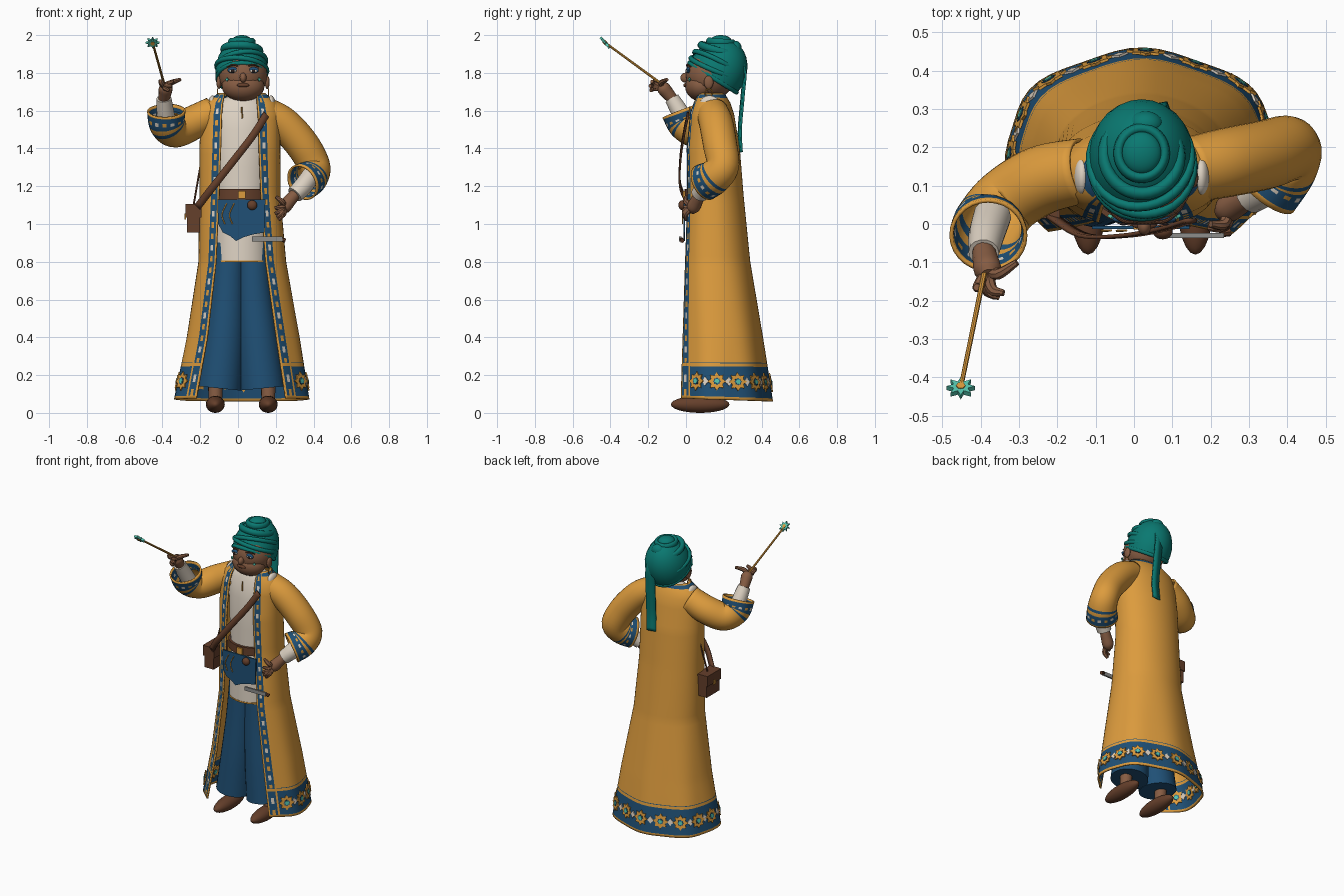
import bpy, bmesh
from math import sin, cos, pi, asin, radians
from mathutils import Vector

if "Cube" in bpy.data.objects:
    bpy.data.objects.remove(bpy.data.objects["Cube"])


def material(name, r, g, b):
    m = bpy.data.materials.new(name)
    m.use_nodes = True
    m.diffuse_color = (r, g, b, 1)
    m.node_tree.nodes["Principled BSDF"].inputs["Base Color"].default_value = (r, g, b, 1)
    return m


ochre = material("ochre cloth", .72, .33, .047)
blue = material("blue cloth", .014, .08, .18)
teal = material("teal wrap", .003, .19, .165)
cream = material("cream linen", .72, .64, .54)
skin = material("brown skin", .24, .108, .056)
leather = material("dark leather", .13, .05, .024)
dark = material("dark hair", .025, .014, .012)
mint = material("mint stone", .09, .55, .42)
steel = material("grey steel", .27, .27, .26)
built = []


def finish(bm, name, mats):
    bmesh.ops.recalc_face_normals(bm, faces=bm.faces)
    mesh = bpy.data.meshes.new(name)
    bm.to_mesh(mesh)
    bm.free()
    ob = bpy.data.objects.new(name, mesh)
    bpy.context.collection.objects.link(ob)
    for m in mats:
        mesh.materials.append(m)
    built.append(ob)
    return ob


def loft(name, rings, mats, closed=True, caps=True, rule=None):
    bm = bmesh.new()
    rows = [[bm.verts.new(p) for p in ring] for ring in rings]
    n = len(rows[0])
    for i in range(len(rows) - 1):
        for j in range(n if closed else n - 1):
            k = (j + 1) % n
            f = bm.faces.new((rows[i][j], rows[i][k], rows[i + 1][k], rows[i + 1][j]))
            f.material_index = rule(i, j) if rule else 0
    if closed and caps:
        bm.faces.new(rows[0])
        bm.faces.new(rows[-1])
    return finish(bm, name, mats)


def path(pts, steps):
    p = [Vector(q) for q in pts]
    p = [p[0] * 2 - p[1]] + p + [p[-1] * 2 - p[-2]]
    out = []
    for a, b, c, d in zip(p, p[1:], p[2:], p[3:]):
        for s in range(steps):
            t = s / steps
            out.append(b + (c - a) * (t / 2) + (a * 2 - b * 5 + c * 4 - d) * (t * t / 2)
                       + (b * 3 - a - c * 3 + d) * (t ** 3 / 2))
    return out + [p[-2]]


def tube(name, pts, mats, sides=14, steps=5, caps=True, rule=None):
    p = path(pts, steps)
    rings, n = [], None
    for i, q in enumerate(p):
        t = (p[min(i + 1, len(p) - 1)].xyz - p[max(i - 1, 0)].xyz).normalized()
        n = t.orthogonal().normalized() if n is None else (n - t * n.dot(t)).normalized()
        b = t.cross(n)
        rings.append([q.xyz + (n * cos(a) + b * sin(a)) * q.w
                      for a in (2 * pi * k / sides for k in range(sides))])
    return loft(name, rings, mats, True, caps, rule)


def thicken(ob, amount):
    mod = ob.modifiers.new("thickness", 'SOLIDIFY')
    mod.thickness, mod.offset = amount, 0


def ribbon(name, pts, width, mat):
    w = Vector(width) / 2
    thicken(loft(name, [[q - w, q + w] for q in path(pts, 6)], [mat], False), .01)


def ball(name, loc, size, mat, tilt=0):
    bpy.ops.mesh.primitive_uv_sphere_add(segments=24, ring_count=14, location=loc,
                                         rotation=(radians(tilt), 0, 0))
    return dress(name, size, mat)


def box(name, loc, size, mat):
    bpy.ops.mesh.primitive_cube_add(size=1, location=loc)
    return dress(name, size, mat)


def hoop(name, loc, size, minor, mat, tilt=0, roll=0):
    bpy.ops.mesh.primitive_torus_add(major_segments=32, minor_segments=10, major_radius=1,
                                     minor_radius=minor, location=loc,
                                     rotation=(radians(tilt), radians(roll), 0))
    return dress(name, size, mat)


def dress(name, size, mat):
    ob = bpy.context.object
    ob.name, ob.scale = name, size
    ob.data.materials.append(mat)
    built.append(ob)
    return ob


def plates(name, spots, outer, inner, points, thick, mat):
    bm = bmesh.new()
    for c, n in spots:
        q = n.to_track_quat('Z', 'Y')
        sides = [[bm.verts.new(c + q @ Vector((r * cos(a), r * sin(a), h)))
                  for a, r in ((pi * k / points, inner if k % 2 else outer)
                               for k in range(2 * points))] for h in (-thick / 2, thick / 2)]
        bm.faces.new(sides[0])
        bm.faces.new(sides[1])
        for k in range(2 * points):
            bm.faces.new((sides[0][k - 1], sides[0][k], sides[1][k], sides[1][k - 1]))
    finish(bm, name, [mat])


def oval(cx, cy, rx, ry, z, n=32):
    return [Vector((cx + rx * cos(2 * pi * k / n), cy + ry * sin(2 * pi * k / n), z)) for k in range(n)]


# Open coat: height, left, right, front, back, opening left, opening right
STATIONS = [(.07, -.33, .37, -.06, .45, -.22, .25), (.4, -.265, .32, -.035, .4, -.16, .2),
            (.8, -.205, .25, -.015, .335, -.115, .145), (1.15, -.2, .22, 0, .3, -.1, .12),
            (1.4, -.2, .22, 0, .28, -.09, .11), (1.58, -.19, .22, .02, .25, -.085, .105),
            (1.64, -.17, .2, .04, .23, -.08, .1), (1.69, -.1, .14, .06, .2, -.07, .1)]


def power(v, e):
    return (1 if v > 0 else -1) * abs(v) ** e


def coat_point(u, z):
    for a, b in zip(STATIONS, STATIONS[1:]):
        if z <= b[0]:
            break
    f = (z - a[0]) / (b[0] - a[0])
    xl, xr, yf, yb, ol, orr = [p + (q - p) * f for p, q in zip(a[1:], b[1:])]
    cx, w, cy, d = (xl + xr) / 2, (xr - xl) / 2, (yf + yb) / 2, (yb - yf) / 2
    tl, tr = [pi - asin((o / w) ** (1 / .78)) for o in (cx - ol, orr - cx)]
    t = -tl + u * (tl + tr)
    e = 1 if cos(t) > 0 else .78
    fold = 1 + .025 * cos(7 * t) * max(0, 1 - z / .9)
    drop = .012 * cos(t) * max(0, 1 - z / .3)
    return Vector((cx + w * fold * power(sin(t), e), cy + d * fold * power(cos(t), e), z - drop))


edge = [0, .008, .02, .036, .048, .058]
columns = edge + [.07 + .86 * k / 40 for k in range(41)] + [1 - e for e in reversed(edge)]
heights = [.07, .085, .12, .16, .2, .245, .262, .266] + [.29 + .03 * k for k in range(46)] + [1.665, 1.682, 1.69]
last = len(columns) - 2


def coat_colour(i, j):
    k = min(j, last - j)
    if k in (0, 4) or i in (0, 5, len(heights) - 2):
        return 0
    if k < 4:
        return (0 if i % 3 else 2) if k == 2 and i % 2 else 1
    return 1 if i < 5 or i in (6, len(heights) - 3) else 0


thicken(loft("coat", [[coat_point(u, z) for u in columns] for z in heights],
             [ochre, blue, cream], False, rule=coat_colour), .01)

# Flower border on both faces of the hem
def hem_spots(first, count, offset):
    spots = []
    for k in range(count):
        u = first + k * .08
        c = coat_point(u, .165)
        n = (coat_point(u + .01, .165) - coat_point(u - .01, .165)).cross(
            coat_point(u, .2) - coat_point(u, .13)).normalized()
        if n.dot(c - Vector((0, .18, c.z))) < 0:
            n = -n
        spots += [(c + n * offset, n), (c - n * offset, n)]
    return spots


plates("hem_flowers", hem_spots(.1, 11, .009), .05, .034, 8, .007, ochre)
plates("hem_flower_rings", hem_spots(.1, 11, .012), .021, .016, 8, .006, blue)
plates("hem_flower_hearts", hem_spots(.1, 11, .014), .015, .011, 6, .006, mint)
plates("hem_diamonds", hem_spots(.14, 10, .008), .024, .015, 4, .006, cream)


# Sleeves with patterned cuffs
def sleeve(name, pts):
    rows = (len(pts) - 1) * 6

    def colour(i, j):
        k = rows - 1 - i
        if k in (0, 5) or k > 6:
            return 0
        return (j // 2 % 2) * 2 if k == 3 and j % 2 else 1
    thicken(tube(name, pts, [ochre, blue, cream], 28, 6, False, colour), .01)


sleeve("right_sleeve", [(-.13, .14, 1.59, .08), (-.24, .115, 1.535, .085), (-.33, .06, 1.495, .085),
                        (-.375, 0, 1.53, .09), (-.38, -.03, 1.6, .097)])
sleeve("left_sleeve", [(.14, .14, 1.59, .08), (.24, .16, 1.53, .085), (.34, .18, 1.42, .085),
                       (.4, .195, 1.31, .082), (.385, .15, 1.25, .088), (.34, .095, 1.22, .095)])
tube("right_forearm", [(-.37, .02, 1.5, .05), (-.385, -.03, 1.59, .047), (-.392, -.075, 1.665, .04)], [cream])
tube("left_forearm", [(.39, .15, 1.26, .05), (.345, .1, 1.2, .05), (.3, .07, 1.155, .045)], [cream])


# Hands
def hand(name, wrist, palm, tips, curl):
    wrist, palm, curl = Vector(wrist), Vector(palm), Vector(curl)
    tube(name + "_palm", [(*wrist, .03), (*((wrist + palm) / 2), .034), (*palm, .036),
                          (*(palm * 1.3 - wrist * .3), .022)], [skin])
    for k, tip in enumerate(tips):
        tip = Vector(tip)
        tube(f"{name}_finger_{k}", [(*palm, .016), (*((palm + tip) / 2 + curl), .015), (*tip, .009)], [skin], 8, 4)


hand("right_hand", (-.392, -.07, 1.66), (-.382, -.12, 1.72),
     [(-.305, -.1, 1.765), (-.34, -.18, 1.755), (-.35, -.19, 1.73), (-.365, -.185, 1.705), (-.41, -.165, 1.765)],
     (-.01, -.02, .005))
hand("left_hand", (.305, .075, 1.16), (.245, .04, 1.09),
     [(.2, .0, 1.145), (.195, 0, 1.085), (.195, -.01, 1.055), (.205, -.01, 1.035), (.215, .0, 1.02)], (.012, -.02, 0))

# Star wand
base, tip = Vector((-.385, -.1, 1.72)), Vector((-.452, -.428, 1.96))
tube("wand", [(*base, .007), (*tip, .006)], [ochre], 8)
aim = Vector((0, .75, .65))
plates("wand_star", [(tip, aim)], .037, .02, 8, .014, mint)
plates("wand_star_heart", [(tip, aim)], .012, .011, 6, .02, ochre)

# Shirt, trousers and belt
loft("shirt", [oval(.018, y, rx, ry, z) for z, y, rx, ry in (
    (.8, .13, .15, .133), (.95, .13, .145, .128), (1.12, .13, .14, .12), (1.3, .13, .15, .12),
    (1.5, .13, .16, .11), (1.62, .13, .155, .085), (1.655, .13, .12, .065), (1.68, .125, .06, .05))], [cream])
loft("shirt_hem", [oval(.018, .13, .151, .135, z) for z in (.798, .808)], [ochre])
for side, top, hem, foot in (("right", -.045, -.1, -.12), ("left", .08, .13, .16)):
    tube(side + "_trouser_leg", [(top, .11, .9, .08), (top - .01 if top < 0 else top + .005, .11, .65, .092),
                                 ((top + hem) / 2, .11, .4, .107), (hem, .11, .13, .118)], [blue], 28)
    tube(side + "_ankle", [(foot, .12, .2, .04), (foot, .11, .05, .036)], [skin])
    ball(side + "_shoe", (foot, .075, .045), (.05, .155, .045), leather)
    ball(side + "_shirt_shoulder", (-.135 if foot < 0 else .175, .125, 1.64), (.022, .05, .04), cream)
belt = loft("belt", [oval(.018, .13, .155, .137, z) for z in (1.13, 1.185)], [leather])
box("buckle", (.02, -.008, 1.155), (.042, .014, .042), ochre)
ball("belt_purse", (.075, -.02, 1.1), (.026, .02, .026), leather)
outline = [(-.11, 1.13), (-.105, 1.0), (-.08, .955), (-.04, .935), (-.01, .91),
           (.03, .93), (.08, .945), (.14, .955), (.145, 1.13)]
loft("blue_apron", [[Vector((x, y, z)) for x, z in outline] for y in (-.013, -.005)], [blue])
for k, x in enumerate((-.06, -.02)):
    tube(f"belt_chain_{k}", [(x, -.017, 1.11, .003), (x - .025, -.018, 1.05, .003), (x - .01, -.018, 1.0, .003)],
         [ochre], 6)
box("knife_blade", (.155, -.03, .92), (.16, .012, .025), steel)
tube("knife_grip", [(.225, -.025, .92, .01), (.25, -.02, .912, .012)], [leather], 8)
tube("shirt_lace", [(.02, .02, 1.62, .004), (.022, .014, 1.56, .004)], [ochre], 6)

# Shoulder bag
ribbon("bag_strap", [(.15, .01, 1.58), (.08, -.012, 1.47), (-.02, -.03, 1.34), (-.13, -.03, 1.2), (-.215, .02, 1.09)],
       (.028, 0, -.028), leather)
tube("bag_rear_strap", [(-.19, .14, 1.36, .005), (-.235, .1, 1.1, .005)], [leather], 8)
box("bag", (-.235, .09, 1.025), (.07, .14, .14), leather)
box("bag_flap", (-.236, .09, 1.07), (.085, .15, .07), leather)
box("bag_clasp", (-.28, .09, 1.04), (.008, .02, .03), ochre)

# Head
mid = .027
ball("skull", (mid, .13, 1.79), (.13, .133, .13), skin)
ball("jaw", (mid, .08, 1.73), (.113, .085, .08), skin)
tube("neck", [(mid, .125, 1.72, .055), (mid, .125, 1.62, .06)], [skin], 20)
ball("nose", (mid, -.005, 1.775), (.018, .024, .026), skin, -15)
ball("lips", (mid, -.002, 1.735), (.033, .012, .011), leather)
for side, s in (("right", -1), ("left", 1)):
    x = mid + s * .055
    ball(side + "_eyelid", (x, .012, 1.815), (.028, .01, .016), blue)
    ball(side + "_eye", (x, .007, 1.81), (.02, .009, .008), cream)
    ball(side + "_pupil", (x, .001, 1.81), (.01, .005, .008), dark)
    tube(side + "_brow", [(mid + s * .028, .004, 1.837, .004), (x, .008, 1.843, .005),
                          (mid + s * .085, .026, 1.832, .003)], [leather], 8)
    ball(side + "_ear", (mid + s * .128, .12, 1.75), (.013, .025, .035), skin)
    hoop(side + "_earring", (mid + s * .135, .12, 1.695), (.02, .02, .02), .15, ochre, 0, 90)
    plates(side + "_cheek_mark", [(Vector((mid + s * .085, .018, 1.765)), Vector((s * .6, -1, 0)))],
           .011, .006, 4, .008, mint)

# Head wrap with soft folds and hanging end
dome = ball("wrap_dome", (.02, .165, 1.805), (.14, .152, .185), teal, -30)
bm = bmesh.new()
bm.from_mesh(dome.data)
bmesh.ops.delete(bm, geom=[v for v in bm.verts if v.co.z < -.3], context='VERTS')
bm.to_mesh(dome.data)
bm.free()
hoop("wrap_rim", (.02, .143, 1.775), (.13, .147, .16), .08, teal, -32)
hoop("wrap_band", (.02, .158, 1.825), (.135, .143, .15), .09, teal, -22, 7)
hoop("wrap_cross_band", (.02, .165, 1.85), (.13, .135, .15), .09, teal, -27, -9)
hoop("wrap_upper_band", (.02, .178, 1.92), (.098, .103, .12), .17, teal, -16, 3)
hoop("wrap_coil", (.02, .185, 1.962), (.06, .064, .09), .23, teal, -5)
ball("wrap_crown", (.02, .185, 1.97), (.052, .056, .03), teal)
ball("wrap_knot", (.03, .26, 1.93), (.045, .035, .04), teal)
ribbon("wrap_tail", [(.045, .27, 1.9), (.055, .308, 1.81), (.06, .3, 1.68), (.065, .285, 1.5), (.06, .29, 1.38)],
       (.062, .012, 0), teal)

# Smooth shading with sharp edges kept
bpy.ops.object.select_all(action='DESELECT')
for ob in built:
    ob.select_set(True)
bpy.context.view_layer.objects.active = belt
bpy.ops.object.shade_smooth_by_angle(angle=radians(40))
